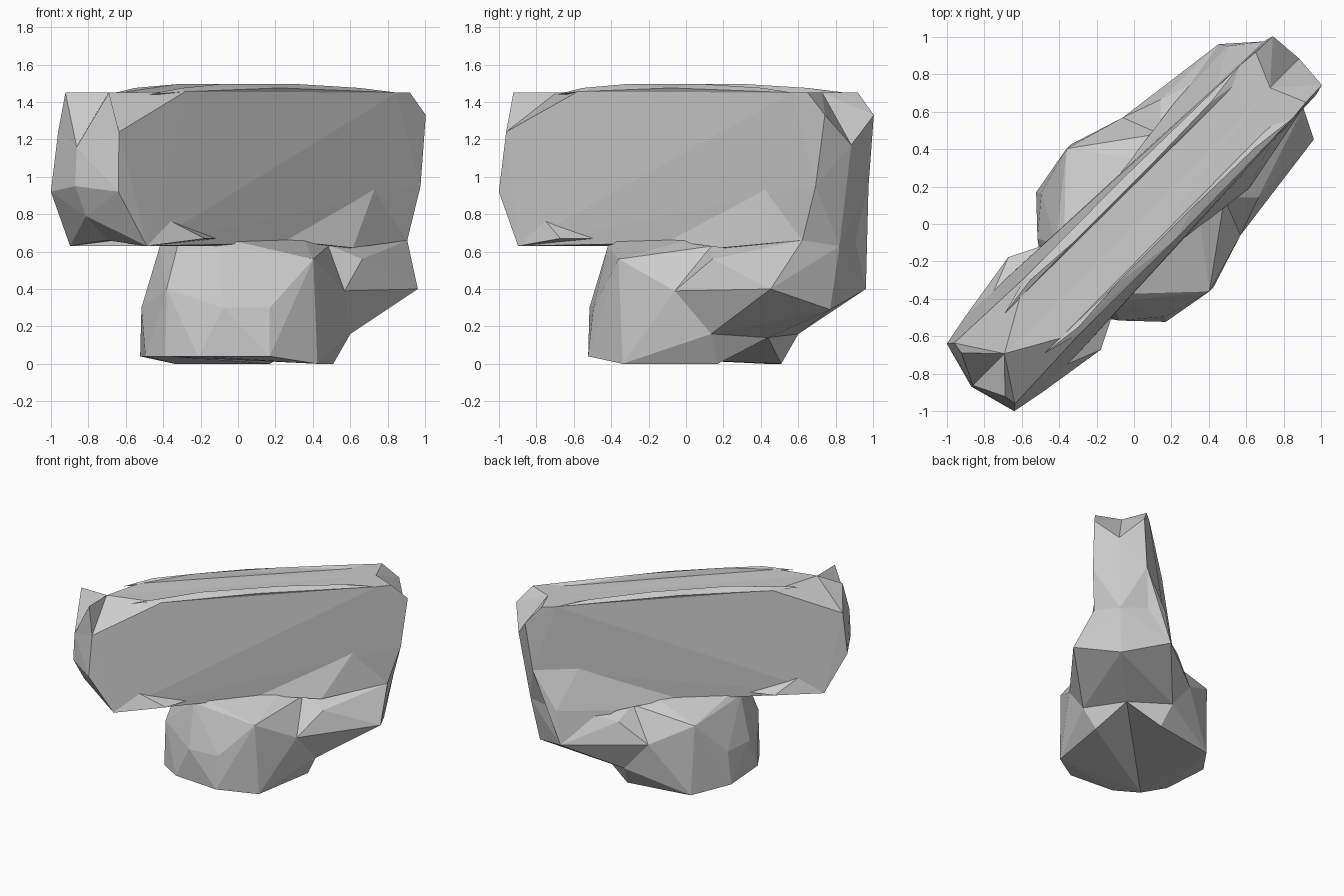
import bpy, bmesh, math
from mathutils import Matrix

cube = bpy.data.objects.get("Cube")
if cube:
    bpy.data.objects.remove(cube, do_unlink=True)

grey = bpy.data.materials.new("plain grey")
grey.use_nodes = True
grey.diffuse_color = (0.6, 0.6, 0.6, 1)
grey.node_tree.nodes["Principled BSDF"].inputs["Base Color"].default_value = grey.diffuse_color

# Parts are modelled along X, then turned onto the diagonal
diagonal = Matrix.Rotation(math.radians(45), 4, 'Z')
JOINED, SPLIT, LEFT = [(1, -1)], [(1,), (-1,)], [(1,)]


def faceted_part(name, points, sides=JOINED):
    """Faceted solid around half-points: one hull over both sides, one per side, or left only."""
    bm = bmesh.new()
    for signs in sides:
        corners = {(along, across * sign, up)
                   for along, across, up in points for sign in signs}
        verts = [bm.verts.new(corner) for corner in sorted(corners)]
        bmesh.ops.convex_hull(bm, input=verts)
        loose = [v for v in verts if v.is_valid and not v.link_faces]
        bmesh.ops.delete(bm, geom=loose, context='VERTS')
    # Remove the inner walls where two halves meet
    inner = [f for f in bm.faces if all(abs(v.co.y) < 1e-5 for v in f.verts)]
    bmesh.ops.delete(bm, geom=inner, context='FACES')
    bmesh.ops.remove_doubles(bm, verts=bm.verts[:], dist=1e-4)
    bmesh.ops.recalc_face_normals(bm, faces=bm.faces[:])
    bm.transform(diagonal)
    mesh = bpy.data.meshes.new(name)
    bm.to_mesh(mesh)
    bm.free()
    mesh.materials.append(grey)
    obj = bpy.data.objects.new(name, mesh)
    bpy.context.scene.collection.objects.link(obj)


# Shared corners of the slab and base
front_crest, front_ridge, front_cheek = (-.98, 0, 1.45), (-1.22, 0, 1.16), (-1.13, .23, 1.24)
back_crest, back_ridge, back_cheek = (1.03, 0, 1.45), (1.25, 0, 1.17), (1.18, .2, .95)
front_shoulder, back_shoulder = (-.61, .21, 1.455), (1, .2, 1.45)
back_foot, back_keel, block_corner = (1.08, .2, .66), (1.16, 0, .63), (1, .36, .4)
front_foot, lip_end, brace_tip = (-.98, .29, .63), (-.32, .21, .67), (.83, .21, .95)
valley, hollow, heel, brace_root = (.36, .445, .39), (.62, 0, .14), (.52, .33, .16), (.57, .3, .62)

# Long upper slab with a flat top
faceted_part("upper_slab", [
    front_crest, front_ridge, (-1.23, 0, .95), (-1.15, 0, .79), front_cheek,
    (-1.16, .255, .92), front_foot, (-.99, 0, .66), front_shoulder,
    back_shoulder, back_crest, back_ridge, back_cheek, back_foot, back_keel,
], SPLIT)

# Low ribs along both top edges
faceted_part("top_ribs", [
    (-.83, .15, 1.44), front_shoulder, (-.6, .18, 1.475), (-.3, .16, 1.495), (.3, .16, 1.495),
    (.1, .215, 1.475), (.75, .17, 1.475), back_shoulder, (.95, .14, 1.44),
], SPLIT)

# Pointed corners either side of the end notches
faceted_part("front_horns", [front_crest, front_ridge, front_cheek, (-1.14, .165, 1.45)], SPLIT)
faceted_part("back_horns", [back_crest, back_ridge, back_cheek, back_shoulder,
                            (1.11, .19, 1.45), (1.235, .185, 1.33)], SPLIT)

# Flared lower lip near the front
faceted_part("lower_lip", [front_foot, (-.8, .27, .77), (-.6, .35, .67), lip_end, (-.6, 0, .65)])

# Rounded base, two halves leaving a hollow underneath
faceted_part("base", [
    (-.55, 0, .04), (-.5, .2, .04), (-.25, .49, .04), (.06, .54, 0), (.48, .24, 0),
    (-.54, 0, .4), (-.42, .31, .3), (-.23, .47, .3), (.03, .54, .56), valley,
    (-.37, .22, .63), (-.45, 0, .65), lip_end, (.25, .25, .66), (.5, .2, .64),
    (.6, 0, .64), heel, hollow,
], SPLIT)

# Block joining the base to the back of the slab
faceted_part("back_block", [
    back_foot, back_keel, block_corner, (1.09, 0, .29), (.65, .4, .4),
    (.57, .37, .56), valley, heel, hollow, (.4, .2, .66),
])

# Tapered braces rising up the slab sides, fuller on the left
faceted_part("side_braces", [brace_tip, back_foot, brace_root, (.1, .24, .66), (.6, 0, .7)])
faceted_part("left_flank", [brace_tip, back_cheek, back_foot, block_corner, brace_root,
                            (1.025, .32, .66), (.95, .1, .7)], LEFT)
